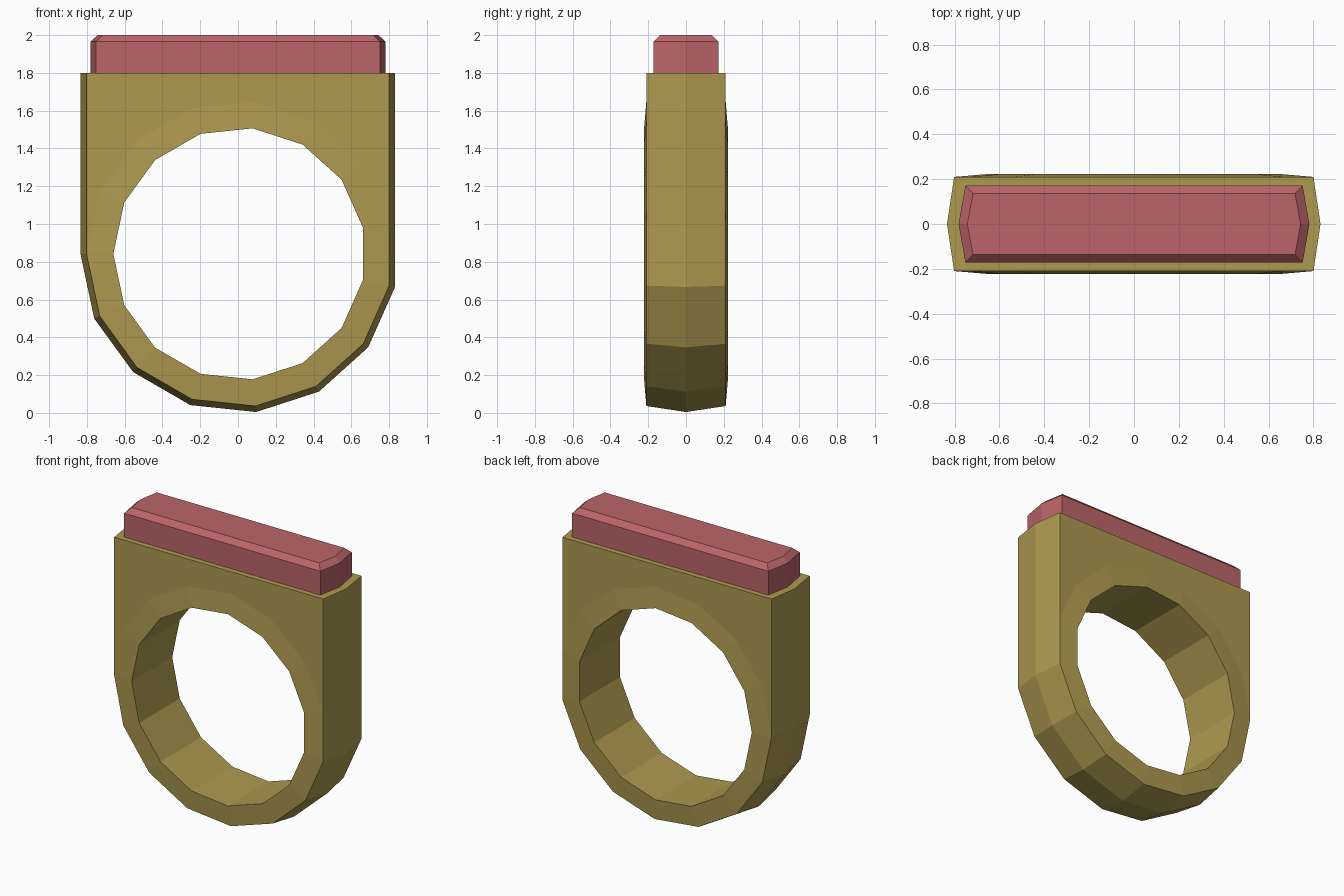
import bpy, bmesh
from math import sin, cos, radians

if "Cube" in bpy.data.objects:
    bpy.data.objects.remove(bpy.data.objects["Cube"])

SIDES = 15
CX, CZ = 0.008, 0.842      # centre of the finger hole
TOP = 1.8                  # top of the metal


def make_object(name, bm, color):
    bmesh.ops.recalc_face_normals(bm, faces=bm.faces)
    mesh = bpy.data.meshes.new(name)
    bm.to_mesh(mesh)
    bm.free()
    mat = bpy.data.materials.new(name + "_material")
    mat.diffuse_color = color
    mat.use_nodes = True
    mat.node_tree.nodes["Principled BSDF"].inputs["Base Color"].default_value = mat.diffuse_color
    mesh.materials.append(mat)
    obj = bpy.data.objects.new(name, mesh)
    bpy.context.collection.objects.link(obj)
    return obj


def circle(bm, r, y):
    angles = [radians(180 + 360 / SIDES * k) for k in range(SIDES)]
    return [bm.verts.new((CX + r * cos(a), y, CZ + r * sin(a))) for a in angles]


# Ring band: round below, squared shoulders above, ridge along the outside
bm = bmesh.new()
inner = {s: circle(bm, 0.668, 0.222 * s) for s in (-1, 1)}
rim = {s: circle(bm, 0.81, 0.21 * s) for s in (-1, 1)}
ridge = circle(bm, 0.842, 0)
for v in ridge[8:]:
    bm.verts.remove(v)
ridge = ridge[:8]


def corner(side, y):
    x = (rim[1][0] if side < 0 else rim[1][7]).co.x if y else ridge[0 if side < 0 else 7].co.x
    return bm.verts.new((x, y, TOP))


left = {s: corner(-1, 0.21 * s) for s in (-1, 0, 1)}
right = {s: corner(1, 0.21 * s) for s in (-1, 0, 1)}

for k in range(SIDES):
    n = (k + 1) % SIDES
    bm.faces.new((inner[-1][k], inner[-1][n], inner[1][n], inner[1][k]))
    for s in (-1, 1):
        bm.faces.new((inner[s][k], inner[s][n], rim[s][n], rim[s][k]))
        if k < 7:
            bm.faces.new((rim[s][k], rim[s][n], ridge[n], ridge[k]))

for s in (-1, 1):
    # Flat shoulder face and the two upright sides
    bm.faces.new(rim[s][7:] + [rim[s][0], left[s], right[s]])
    bm.faces.new((rim[s][0], ridge[0], left[0], left[s]))
    bm.faces.new((rim[s][7], ridge[7], right[0], right[s]))
bm.faces.new((left[-1], right[-1], right[0], right[1], left[1], left[0]))
make_object("ring_band", bm, (0.42, 0.32, 0.08, 1))

# Gem bar: long hexagon with a chamfered top
bm = bmesh.new()
loops = []
for z, xe, xm, y in ((1.8, 0.752, 0.782, 0.172), (1.965, 0.752, 0.782, 0.172),
                     (2.0, 0.718, 0.743, 0.137)):
    pts = ((-xe, -y), (xe, -y), (xm, 0), (xe, y), (-xe, y), (-xm, 0))
    loops.append([bm.verts.new((px, py, z)) for px, py in pts])
for a, b in zip(loops, loops[1:]):
    for i in range(6):
        j = (i + 1) % 6
        bm.faces.new((a[i], a[j], b[j], b[i]))
bm.faces.new(loops[0])
bm.faces.new(loops[-1])
make_object("gem_bar", bm, (0.5, 0.13, 0.14, 1))
